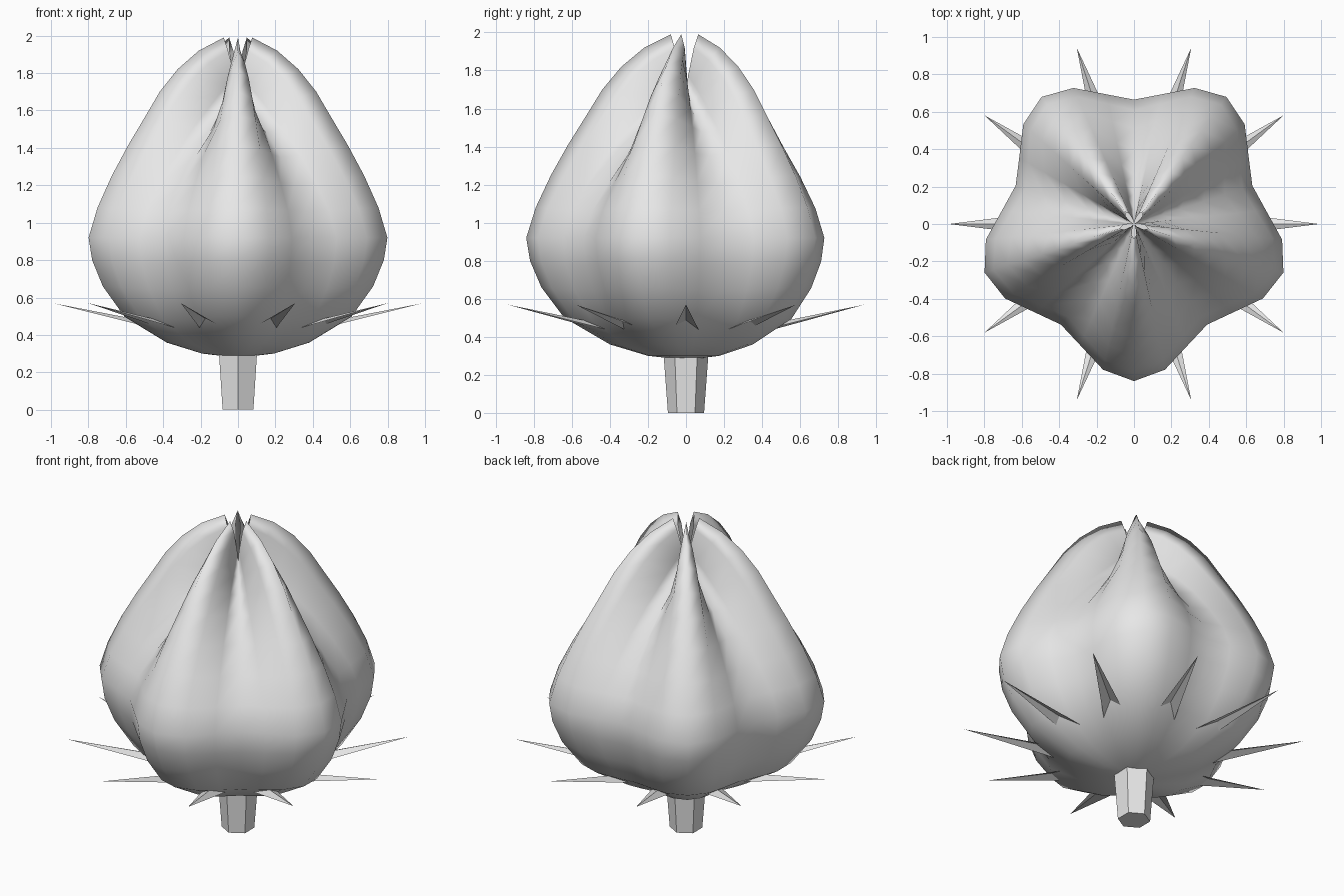
import bpy
from math import sin, cos, pi, radians

cube = bpy.data.objects.get("Cube")
if cube:
    bpy.data.objects.remove(cube, do_unlink=True)

# One plain grey for every part
grey = bpy.data.materials.new("plain_grey")
grey.use_nodes = True
colour = (0.8, 0.8, 0.8, 1)
grey.diffuse_color = colour
grey.node_tree.nodes["Principled BSDF"].inputs["Base Color"].default_value = colour


def polar(radius, angle, z):
    return (radius * cos(angle), radius * sin(angle), z)


def make_object(name, verts, faces, smooth=False):
    mesh = bpy.data.meshes.new(name)
    mesh.from_pydata(verts, [], faces)
    mesh.materials.append(grey)
    for poly in mesh.polygons:
        poly.use_smooth = smooth
    mesh.update()
    obj = bpy.data.objects.new(name, mesh)
    bpy.context.collection.objects.link(obj)
    return obj


def ring_faces(rows, columns):
    """Quads joining stacked closed rings."""
    faces = []
    for row in range(rows - 1):
        for col in range(columns):
            nxt = (col + 1) % columns
            low, high = row * columns, (row + 1) * columns
            faces.append((low + col, low + nxt, high + nxt, high + col))
    return faces


# Bud: petal ridge (radius, height) and valley (radius, height) per row
PROFILE = [
    (0.08, 0.287, 0.07, 0.287),
    (0.20, 0.30, 0.17, 0.30),
    (0.40, 0.36, 0.33, 0.355),
    (0.64, 0.50, 0.51, 0.48),
    (0.76, 0.66, 0.60, 0.64),
    (0.82, 0.80, 0.65, 0.78),
    (0.84, 0.92, 0.665, 0.92),
    (0.79, 1.08, 0.61, 1.06),
    (0.71, 1.25, 0.51, 1.20),
    (0.62, 1.41, 0.39, 1.35),
    (0.52, 1.57, 0.26, 1.48),
    (0.44, 1.70, 0.16, 1.56),
    (0.34, 1.82, 0.08, 1.63),
    (0.22, 1.92, 0.03, 1.67),
    (0.08, 1.99, 0.002, 1.70),
]
PETALS = 5
COLUMNS = PETALS * 6


def build_bud():
    verts = []
    for ridge_r, ridge_z, valley_r, valley_z in PROFILE:
        for col in range(COLUMNS):
            turn = 2 * pi * col / COLUMNS
            ridge = (1 + cos(PETALS * turn)) / 2
            radius = valley_r + (ridge_r - valley_r) * ridge
            z = valley_z + (ridge_z - valley_z) * ridge
            verts.append(polar(radius, turn - pi / 2, z))
    make_object("bud_petals", verts, ring_faces(len(PROFILE), COLUMNS), smooth=True)


# Stem: six-sided, slightly flared towards the bud
def build_stem():
    sides = 6
    verts = [polar(radius, pi / 2 + 2 * pi * i / sides, z)
             for radius, z in ((0.095, 0), (0.118, 0.31))
             for i in range(sides)]
    faces = ring_faces(2, sides)
    faces.append(tuple(reversed(range(sides))))
    faces.append(tuple(range(sides, 2 * sides)))
    make_object("stem", verts, faces)


# Sepals: folded pointed leaves with the ridge on top
def build_sepal(index):
    angle = radians(36 * index)
    out, side = (cos(angle), sin(angle)), (-sin(angle), cos(angle))

    def place(along, across, z):
        return (out[0] * along + side[0] * across,
                out[1] * along + side[1] * across, z)

    verts = [place(0.99, 0, 0.57), place(0.45, 0, 0.465),
             place(0.46, 0.066, 0.438), place(0.46, -0.066, 0.438)]
    make_object(f"sepal_{index + 1}", verts, [(0, 2, 1), (0, 1, 3)])


build_bud()
build_stem()
for number in range(10):
    build_sepal(number)
